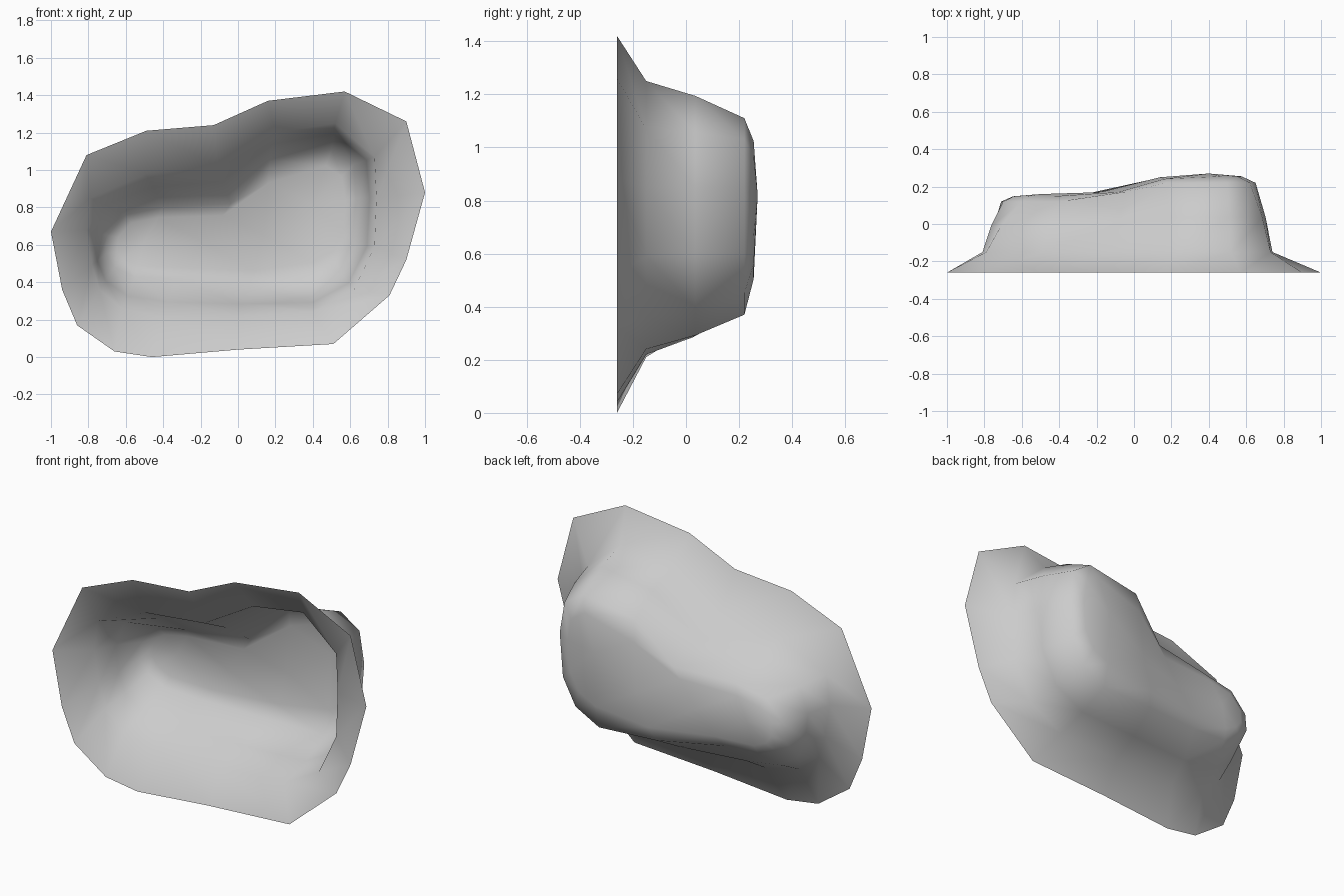
import bpy
import bmesh
from mathutils import Vector

default_cube = bpy.data.objects.get("Cube")
if default_cube:
    bpy.data.objects.remove(default_cube, do_unlink=True)

# Outlines (x, z), clockwise from the top of the tall lobe
RIM = [(.57, 1.42), (.9, 1.26), (1, .88), (.9, .52), (.81, .33), (.51, .07),
       (0, .04), (-.46, 0), (-.66, .03), (-.86, .17), (-.94, .36), (-1, .67),
       (-.81, 1.08), (-.49, 1.21), (-.13, 1.24), (.16, 1.37)]
WALL_FOOT = [(.52, 1.25), (.73, 1.07), (.74, .85), (.73, .59), (.62, .36), (.4, .24),
             (0, .22), (-.4, .21), (-.62, .26), (-.74, .36), (-.78, .49), (-.81, .68),
             (-.79, .85), (-.49, .98), (-.11, 1.02), (.2, 1.2)]
SHOULDER = [(.5, 1.11), (.62, 1.03), (.65, .85), (.63, .6), (.55, .45), (.4, .37),
            (.05, .38), (-.33, .42), (-.55, .43), (-.66, .48), (-.71, .55), (-.7, .65),
            (-.6, .76), (-.4, .8), (-.04, .82), (.17, 1.05)]

# Crown points of the two lobes; each letter assigns one outline point to a crown
CROWNS = {"t": Vector((.4, .27, .82)), "u": Vector((.14, .25, .65)),
          "v": Vector((-.18, .17, .61)), "w": Vector((-.5, .16, .62))}
CROWN_ORDER = "ttttttuvwwwwwwvu"


def shoulder_depth(x):
    """The wide lobe is shallow, the tall lobe is deep."""
    blend = min(max((x + .3) / .5, 0), 1)
    return .12 + .1 * blend * blend * (3 - 2 * blend)


def flat_ring(outline, depth):
    return [Vector((x, depth, z)) for x, z in outline]


def blend_rings(first, second, across, deep):
    ring = []
    for start, end in zip(first, second):
        point = start.lerp(end, across)
        point.y = start.y + (end.y - start.y) * deep
        ring.append(point)
    return ring


def make_material(name, colour):
    material = bpy.data.materials.new(name)
    material.use_nodes = True
    material.diffuse_color = colour
    material.node_tree.nodes["Principled BSDF"].inputs["Base Color"].default_value = colour
    return material


def loft(name, rings, material):
    bm = bmesh.new()
    loops = [[bm.verts.new(point) for point in ring] for ring in rings]
    for lower, upper in zip(loops, loops[1:]):
        for i in range(len(lower)):
            j = (i + 1) % len(lower)
            bm.faces.new((lower[i], lower[j], upper[j], upper[i]))
    # Matching crown points merge, closing the cap
    bmesh.ops.remove_doubles(bm, verts=bm.verts[:], dist=.001)
    bmesh.ops.recalc_face_normals(bm, faces=bm.faces[:])
    if sum(face.normal.y * face.calc_area() for face in bm.faces) < 0:
        bmesh.ops.reverse_faces(bm, faces=bm.faces[:])
    for face in bm.faces:
        face.smooth = True
    mesh = bpy.data.meshes.new(name)
    bm.to_mesh(mesh)
    bm.free()
    mesh.materials.append(material)
    shell = bpy.data.objects.new(name, mesh)
    bpy.context.collection.objects.link(shell)
    return shell


# Open hollow shell: flared rim, wall, shoulder and closed crown
rim = flat_ring(RIM, -.26)
foot = flat_ring(WALL_FOOT, -.15)
shoulder = [Vector((x, shoulder_depth(x), z)) for x, z in SHOULDER]
wall = blend_rings(foot, shoulder, .4, .5)
crown = [CROWNS[letter] for letter in CROWN_ORDER]
cap = blend_rings(shoulder, crown, .3, .7)

grey = make_material("stone grey", (.6, .6, .6, 1))
loft("hollow_shell", [rim, foot, wall, shoulder, cap, crown], grey)
